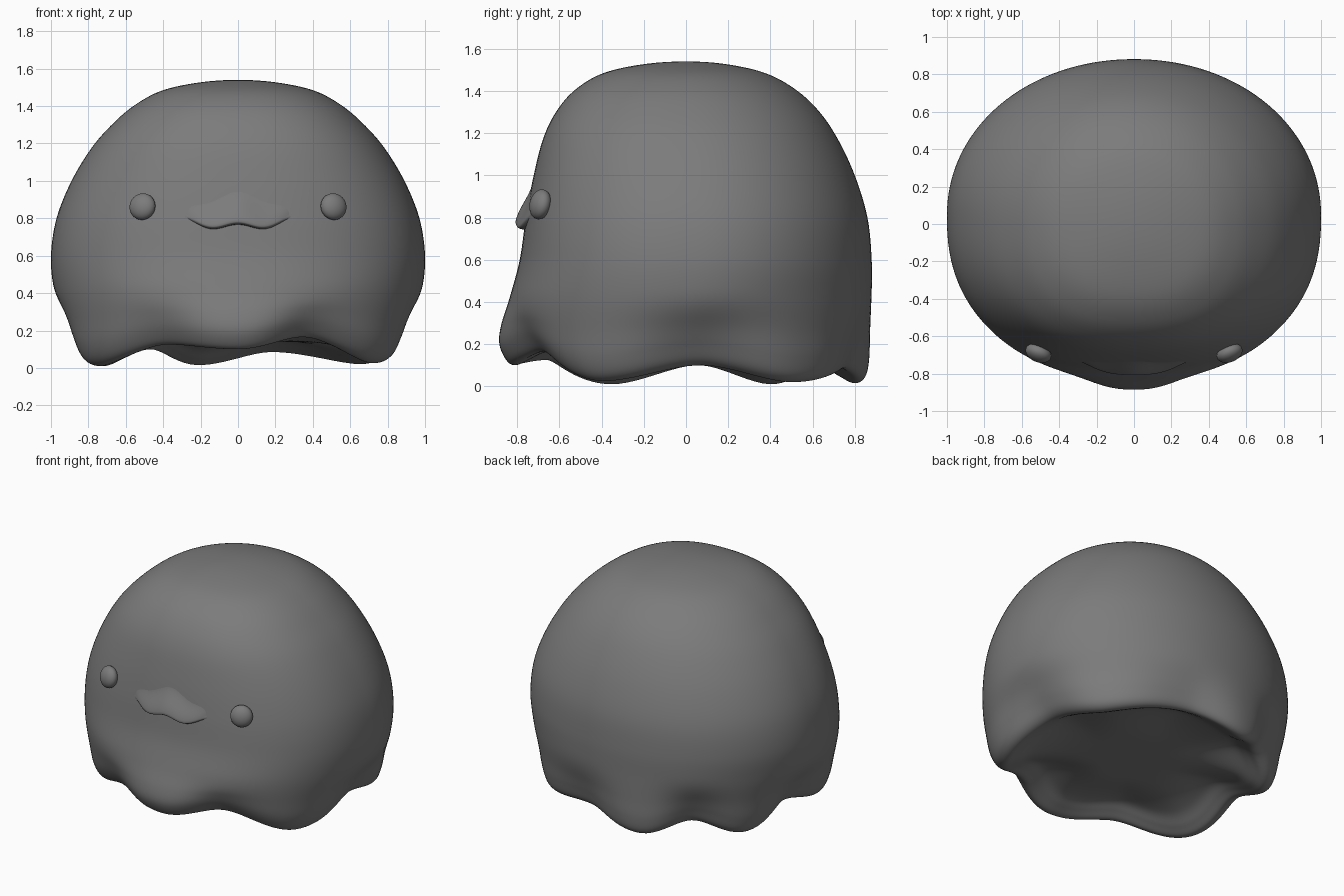
import bpy, bmesh, math
from mathutils import Vector

if "Cube" in bpy.data.objects:
    bpy.data.objects.remove(bpy.data.objects["Cube"])

grey = bpy.data.materials.new("soft_grey")
grey.use_nodes = True
grey.diffuse_color = (0.2, 0.2, 0.2, 1)
grey.node_tree.nodes["Principled BSDF"].inputs["Base Color"].default_value = (0.2, 0.2, 0.2, 1)

# Body rings from hollow underside to crown: height, half width, front reach, back reach
# (the first and last rows only guide the curve through the two poles)
RINGS = [
    (.135, -.4, -.4, -.4), (.14, 0, 0, 0), (.135, .4, .4, .4), (.09, .63, .63, .65),
    (.03, .745, .74, .76), (0, .815, .81, .825), (.03, .875, .855, .865),
    (.12, .915, .885, .88), (.25, .945, .875, .88), (.42, .985, .835, .88),
    (.6, 1, .788, .88), (.8, .97, .759, .86), (1, .89, .722, .8), (1.18, .78, .675, .715),
    (1.31, .665, .61, .625), (1.41, .545, .52, .515), (1.485, .4, .39, .375),
    (1.527, .2, .2, .19), (1.54, 0, 0, 0), (1.527, -.2, -.2, -.19)]
LAST = len(RINGS) - 3
BACK_POWER = 2.05

# Hem heights by direction in degrees, alternating lobe and gap
HEM = [(-90, .1), (-63, .165), (-29, .025), (5, .1), (37, .02), (76, .085),
       (105, .015), (128, .1), (151, .01), (176, .1), (206, .01), (241, .125), (270, .1)]


def ring_at(t):
    """Catmull-Rom blend of the ring table."""
    i = min(int(t), LAST - 1)
    u = t - i
    return [max(0, b + .5 * u * (c - a + u * (2*a - 5*b + 4*c - d + u * (3*(b - c) + d - a))))
            for a, b, c, d in zip(*RINGS[i:i + 4])]


def smooth(v):
    v = max(0, min(1, v))
    return v * v * (3 - 2 * v)


def front_power(z):
    """The face is squarer than the skirt."""
    return 2.08 + .3 * smooth((z - .1) / .6)


def hem_at(degrees):
    """Hem height, and how far into a gap (0 on a lobe, 1 in a gap)."""
    degrees = (degrees + 90) % 360 - 90
    for k, ((a, low), (b, high)) in enumerate(zip(HEM, HEM[1:])):
        if degrees <= b:
            s = smooth((degrees - a) / (b - a))
            return low + (high - low) * s, s if k % 2 == 0 else 1 - s


def front_surface(x, z):
    """Point on the front of the body at x, z."""
    low, high = 6, LAST
    for _ in range(30):
        mid = (low + high) / 2
        low, high = (mid, high) if ring_at(mid)[0] < z else (low, mid)
    _, w, f, b = ring_at(low)
    p = front_power(z)
    return Vector((x, (b - f) / 2 - (f + b) / 2 * (1 - abs(x / w) ** p) ** (1 / p), z))


def front_normal(x, z):
    e = .01
    across = front_surface(x + e, z) - front_surface(x - e, z)
    up = front_surface(x, z + e) - front_surface(x, z - e)
    return across.cross(up).normalized()


def finish(name, bm):
    bmesh.ops.recalc_face_normals(bm, faces=bm.faces)
    mesh = bpy.data.meshes.new(name)
    bm.to_mesh(mesh)
    bm.free()
    mesh.materials.append(grey)
    mesh.polygons.foreach_set("use_smooth", [True] * len(mesh.polygons))
    obj = bpy.data.objects.new(name, mesh)
    bpy.context.collection.objects.link(obj)
    return obj


def bridge(bm, rows, closed):
    for a, b in zip(rows, rows[1:]):
        n = len(a)
        for j in range(n if closed else n - 1):
            k = (j + 1) % n
            bm.faces.new((a[j], a[k], b[k], b[j]))


def spin(name, steps, sides):
    bm = bmesh.new()
    rows = []
    for s in range(steps + 1):
        z, w, f, b = ring_at(s / steps * LAST)
        fade = smooth(1 - z / .47)
        row = []
        for j in range(sides):
            a = math.tau * j / sides
            c, d = math.cos(a), math.sin(a)
            p = 2 / (front_power(z) if d < 0 else BACK_POWER)
            x = w * math.copysign(abs(c) ** p, c)
            y = (f + b) / 2 * math.copysign(abs(d) ** p, d)
            # Lobes hang down, gaps between them rise and tuck in
            hem, gap = hem_at(math.degrees(math.atan2(y, x)))
            r = 1 - .075 * fade * gap ** 1.4
            lift = hem * fade * smooth((w - .25) / .5)
            row.append(bm.verts.new((r * x, (b - f) / 2 + r * y, z + lift)))
        rows.append(row)
    bridge(bm, rows, True)
    bmesh.ops.remove_doubles(bm, verts=bm.verts, dist=.0005)
    return finish(name, bm)


spin("body", 119, 144)

# Overhanging upper lip, melting into the face at its top and corners
bm = bmesh.new()
rows = []
HALF, COLS, DEPTH = .28, 48, 14
for i in range(COLS + 1):
    q = 2 * i / COLS - 1
    x = q * HALF
    edge = .768 + .013 * math.cos(math.tau * x / .28) + .04 * q ** 4
    puff = .046 * (1 - q * q) ** 1.1
    height = .06 + .12 * (1 - q * q)
    row = []
    for j in range(DEPTH + 1):
        v = j / DEPTH
        z = edge + height * (1 - v)
        out = puff * smooth(v) - .002 * (1 - v) - .002 * q ** 8
        row.append(bm.verts.new(front_surface(x, z) + Vector((0, -out, 0))))
    for drop, keep in ((.006, .9), (.012, .5), (.016, -.2)):
        row.append(bm.verts.new(front_surface(x, edge - drop) + Vector((0, -keep * puff, 0))))
    rows.append(row)
bridge(bm, rows, False)
finish("lip", bm)

# Domed button eyes lying on the face
for side, label in ((1, "left"), (-1, "right")):
    bm = bmesh.new()
    bmesh.ops.create_uvsphere(bm, u_segments=32, v_segments=20, radius=.072)
    eye = finish(label + "_eye", bm)
    spot = (side * .503, .858)
    normal = front_normal(*spot)
    eye.scale = (1, 1, .65)
    eye.rotation_euler = normal.to_track_quat('Z', 'Y').to_euler()
    eye.location = front_surface(*spot) + normal * .022
